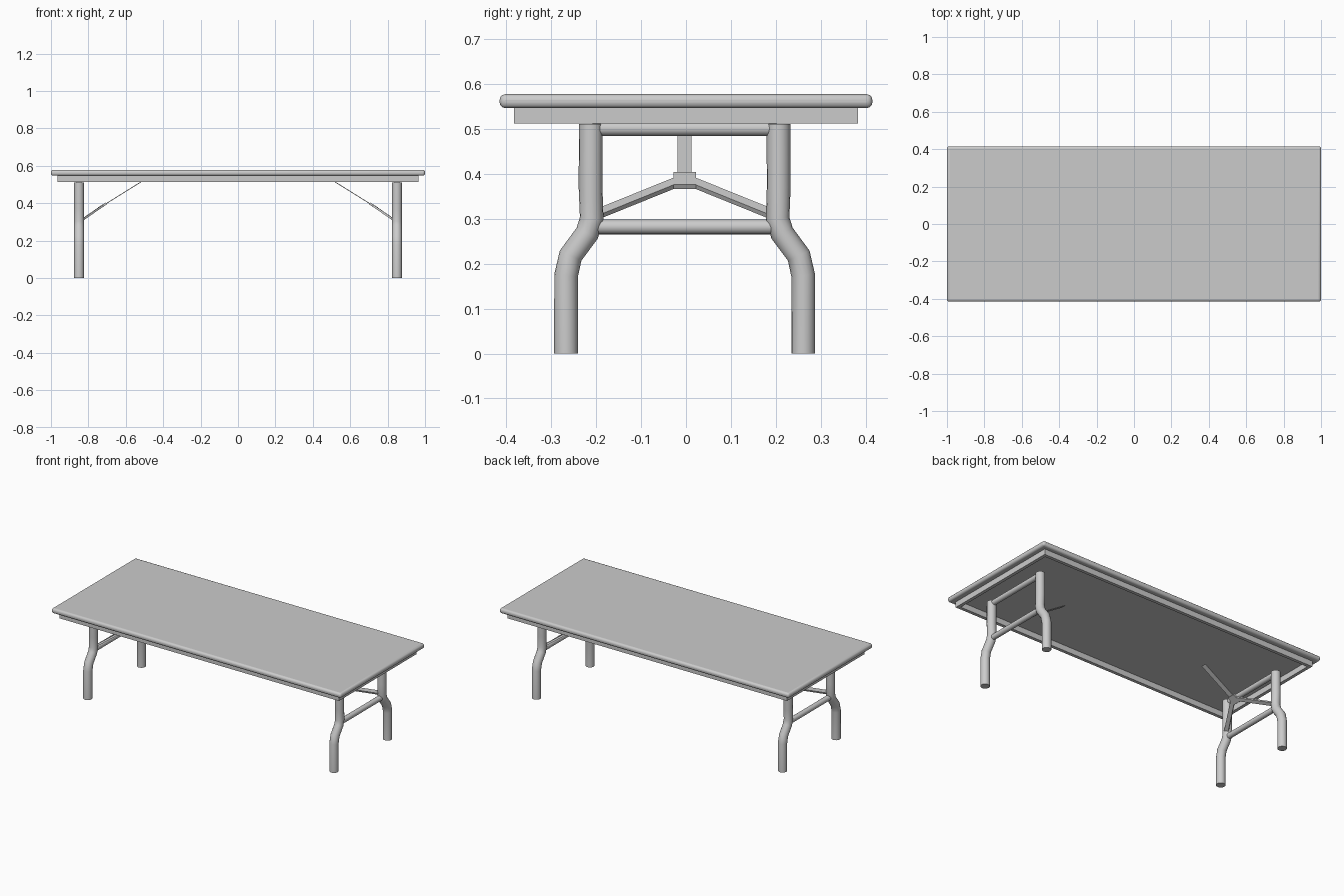
import bpy, bmesh, math
from mathutils import Vector

if "Cube" in bpy.data.objects:
    bpy.data.objects.remove(bpy.data.objects["Cube"])

LEG_X = 0.85
Y_SHIFT = -0.003


def finish(obj, name, angle=40):
    obj.name = name
    bpy.ops.object.select_all(action='DESELECT')
    obj.select_set(True)
    bpy.context.view_layer.objects.active = obj
    bpy.ops.object.shade_smooth_by_angle(angle=math.radians(angle))


def tube(name, points, radius):
    """Capped round tube following a path."""
    curve = bpy.data.curves.new(name, 'CURVE')
    curve.dimensions = '3D'
    curve.bevel_depth = radius
    curve.bevel_resolution = 6
    curve.use_fill_caps = True
    spline = curve.splines.new('POLY')
    spline.points.add(len(points) - 1)
    for p, co in zip(spline.points, points):
        p.co = (*co, 1)
    obj = bpy.data.objects.new(name, curve)
    bpy.context.collection.objects.link(obj)
    bpy.ops.object.select_all(action='DESELECT')
    obj.select_set(True)
    bpy.context.view_layer.objects.active = obj
    bpy.ops.object.convert(target='MESH')
    finish(bpy.context.object, name)


def box(name, center, size):
    bpy.ops.mesh.primitive_cube_add(size=1, location=center)
    obj = bpy.context.object
    obj.name = name
    obj.scale = size
    bpy.ops.object.transform_apply(location=False, rotation=False, scale=True)
    return obj


def bar(name, a, b, width, thick, normal):
    """Flat bar from a to b, its thickness along normal."""
    a, b = Vector(a), Vector(b)
    along = (b - a).normalized()
    side = normal.cross(along).normalized() * width / 2
    up = along.cross(side).normalized() * thick / 2
    bm = bmesh.new()
    for end in (a, b):
        for s, u in ((-1, -1), (1, -1), (1, 1), (-1, 1)):
            bm.verts.new(end + side * s + up * u)
    bmesh.ops.convex_hull(bm, input=bm.verts)
    bmesh.ops.dissolve_limit(bm, angle_limit=0.01, verts=bm.verts, edges=bm.edges)
    bmesh.ops.recalc_face_normals(bm, faces=bm.faces)
    mesh = bpy.data.meshes.new(name)
    bm.to_mesh(mesh)
    bm.free()
    bpy.context.collection.objects.link(bpy.data.objects.new(name, mesh))


# Table top with rounded rim
top = box("table_top", (0, 0, 0.562), (2.0, 0.83, 0.031))
bevel = top.modifiers.new("rounded_rim", 'BEVEL')
bevel.width = 0.0125
bevel.segments = 3
finish(top, "table_top")

# Apron frame under the top
for s, side in ((-1, "a"), (1, "b")):
    box("long_apron_" + side, (0, s * 0.373, 0.53), (1.93, 0.02, 0.036))
    box("short_apron_" + side, (s * 0.955, 0, 0.53), (0.02, 0.726, 0.036))

# Leg centre line as (y, z)
LEG = [(0.209, 0.511), (0.2095, 0.37), (0.207, 0.30), (0.217, 0.268),
       (0.254, 0.218), (0.264, 0.174), (0.264, 0)]

for sx, end in ((-1, "left"), (1, "right")):
    x = sx * LEG_X
    # Bent legs
    for sy, side in ((-1, "front"), (1, "back")):
        tube(f"{end}_{side}_leg", [(x, sy * y + Y_SHIFT, z) for y, z in LEG], 0.0265)
    # Cross bars between the legs
    for z, level in ((0.501, "upper"), (0.282, "lower")):
        tube(f"{end}_{level}_crossbar",
             [(x, -0.205 + Y_SHIFT, z), (x, 0.205 + Y_SHIFT, z)], 0.0165)
    # Folding brace: strip up to the top, hub, two arms to the legs
    tip = Vector((sx * 0.505, Y_SHIFT, 0.522))
    hub = Vector((sx * 0.728, Y_SHIFT, 0.383))
    slope = (tip - hub).normalized()
    normal = slope.cross(Vector((0, sx, 0))).normalized()
    bar(end + "_brace_strip", hub, tip, 0.031, 0.004, normal)
    bar(end + "_brace_hub", hub - slope * 0.022, hub + slope * 0.03, 0.05, 0.012, normal)
    for sy, side in ((-1, "front"), (1, "back")):
        start = hub + Vector((0, sy * 0.015, 0))
        stop = Vector((sx * 0.835, sy * 0.198 + Y_SHIFT, 0.309))
        bar(f"{end}_{side}_brace_arm", start, stop, 0.024, 0.011, normal)
